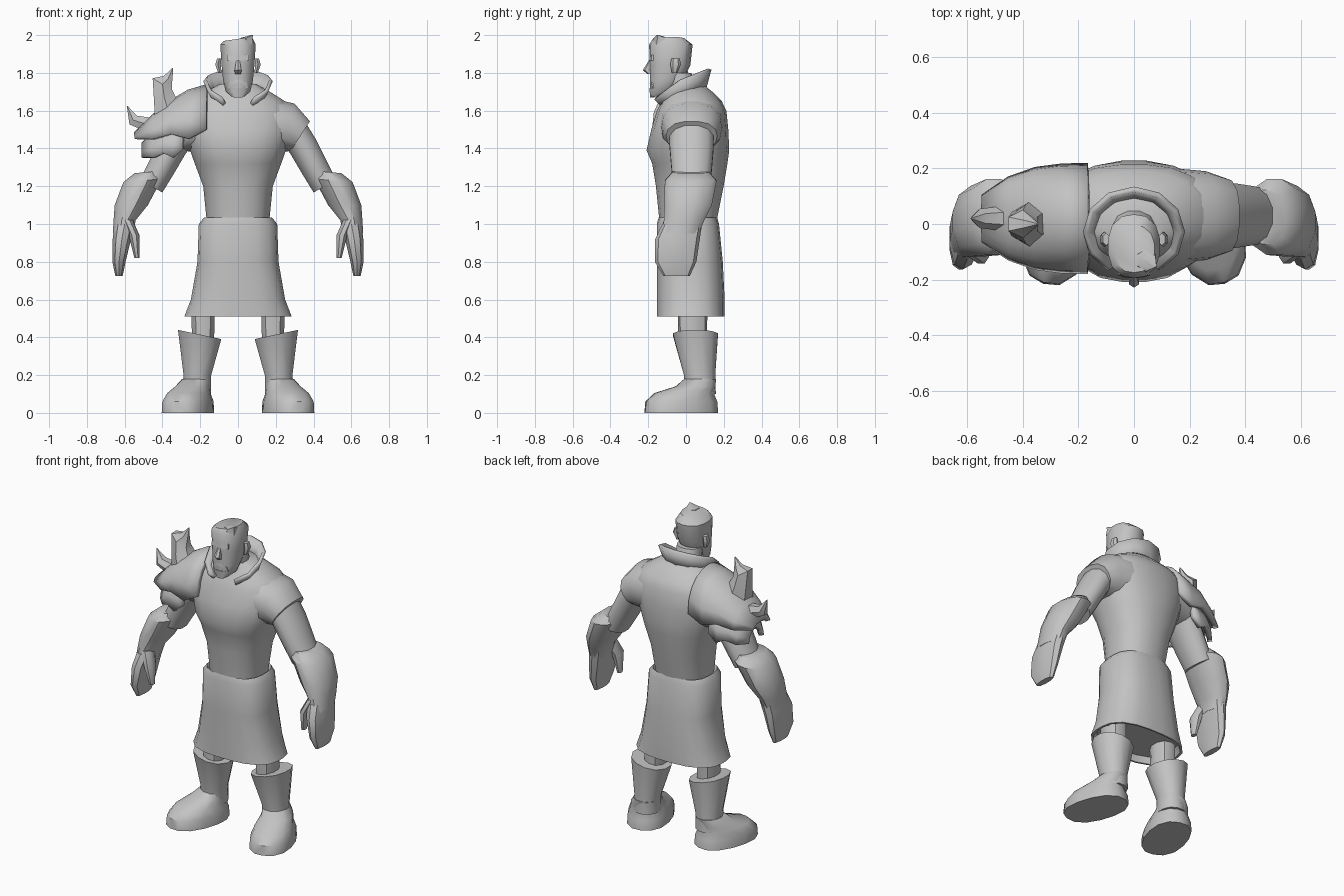
import bpy
import bmesh
import math
from mathutils import Matrix, Vector

default_cube = bpy.data.objects.get("Cube")
if default_cube:
    bpy.data.objects.remove(default_cube, do_unlink=True)

shade = 0.55
colour = (shade, shade, shade, 1)
grey = bpy.data.materials.new("plain grey")
grey.use_nodes = True
grey.diffuse_color = colour
grey.node_tree.nodes["Principled BSDF"].inputs["Base Color"].default_value = colour
parts = []


def finish(name, bm, thickness=0):
    """Turn a bmesh into a named object, optionally thickened."""
    bmesh.ops.recalc_face_normals(bm, faces=bm.faces)
    mesh = bpy.data.meshes.new(name)
    bm.to_mesh(mesh)
    bm.free()
    mesh.materials.append(grey)
    obj = bpy.data.objects.new(name, mesh)
    bpy.context.collection.objects.link(obj)
    if thickness:
        solid = obj.modifiers.new("thickness", "SOLIDIFY")
        solid.thickness = thickness
        solid.offset = 0
    parts.append(obj)


def skin(bm, rows, closed):
    """Bridge neighbouring rows of vertices with quads."""
    count = len(rows[0])
    for low, high in zip(rows, rows[1:]):
        for i in range(count if closed else count - 1):
            j = (i + 1) % count
            bm.faces.new((low[i], low[j], high[j], high[i]))


def ring(z, width, depth, x=0, y=0, tilt=0, yaw=0):
    """One cross-section: centre, half width, half depth and turn in degrees."""
    turn = Matrix.Rotation(math.radians(yaw), 3, "Z") @ Matrix.Rotation(math.radians(tilt), 3, "Y")
    return Vector((x, y, z)), width, depth, turn


def loft(name, *rings, sides=12, power=2.4, mirrored=False, bent=False):
    """Capped skin over rounded cross-sections; bent ones follow their path."""
    bm = bmesh.new()
    rows = []
    for index, (centre, width, depth, turn) in enumerate(rings):
        if bent:
            path = rings[min(index + 1, len(rings) - 1)][0] - rings[max(index - 1, 0)][0]
            turn = turn @ Matrix.Rotation(math.atan2(path.x, path.z), 3, "Y")
        row = []
        for i in range(sides):
            angle = math.tau * (i + 0.5) / sides
            c, s = math.cos(angle), math.sin(angle)
            rounded = (abs(c) ** power + abs(s) ** power) ** (-1 / power)
            point = centre + turn @ Vector((width * c * rounded, depth * s * rounded, 0))
            if mirrored:
                point.x = -point.x
            row.append(bm.verts.new(point))
        rows.append(row)
    skin(bm, rows, closed=True)
    bm.faces.new(rows[0])
    bm.faces.new(rows[-1])
    finish(name, bm)


def pair(name, *rings, **options):
    loft("left_" + name, *rings, **options)
    loft("right_" + name, *rings, mirrored=True, **options)


def armour_plate(name, inner, outer, top, drop, depth, edge, stations=4, steps=10):
    """Arched plate over the right shoulder with a zigzag lower edge."""
    bm = bmesh.new()
    rows = []
    for station in range(stations + 1):
        t = station / stations
        x = inner + (outer - inner) * t
        crest = top - drop * t ** 1.6
        half_depth = depth * (1 - 0.6 * t ** 3)
        hem = edge if station % 2 else edge + 0.05 * (1 - t)
        row = []
        for i in range(steps + 1):
            angle = math.pi * (i / steps - 0.5)
            z = hem + (crest - hem) * max(math.cos(angle), 0) ** 0.8
            row.append(bm.verts.new((x, 0.02 + half_depth * math.sin(angle), z)))
        rows.append(row)
    skin(bm, rows, closed=False)
    finish(name, bm, thickness=0.03)


# Torso and sleeveless shoulders
loft("torso",
     ring(z=1, width=.165, depth=.15, y=.01), ring(z=1.2, width=.185, depth=.18, y=.02),
     ring(z=1.32, width=.23, depth=.2, y=.02), ring(z=1.39, width=.255, depth=.22, y=.01),
     ring(z=1.5, width=.3, depth=.205, y=.02), ring(z=1.6, width=.29, depth=.185, y=.03),
     ring(z=1.65, width=.25, depth=.16, y=.03), ring(z=1.7, width=.17, depth=.12, y=.02),
     ring(z=1.74, width=.1, depth=.09), sides=20)
pair("shoulder",
     ring(x=.15, y=.03, z=1.52, width=.15, depth=.17),
     ring(x=.26, y=.03, z=1.51, width=.135, depth=.16),
     ring(x=.33, y=.03, z=1.465, width=.095, depth=.135), sides=14, bent=True)

# Skirt with a shallow hollow hem
loft("skirt",
     ring(z=1, width=.16, depth=.14, y=.01), ring(z=1.035, width=.18, depth=.155, y=.01),
     ring(z=1, width=.208, depth=.165, y=.01), ring(z=.8, width=.215, depth=.175, y=.02),
     ring(z=.6, width=.25, depth=.18, y=.025), ring(z=.51, width=.285, depth=.18, y=.025),
     ring(z=.51, width=.27, depth=.17, y=.025), ring(z=.55, width=.25, depth=.16, y=.025),
     sides=20, power=2.8)

# Arms, bracers and hands
pair("upper_arm",
     ring(x=.29, y=.03, z=1.49, width=.085, depth=.12),
     ring(x=.345, y=.03, z=1.41, width=.08, depth=.12),
     ring(x=.41, y=.03, z=1.29, width=.075, depth=.11),
     ring(x=.46, y=.03, z=1.2, width=.07, depth=.1), power=2.1, bent=True)
pair("bracer",
     ring(x=.48, y=.025, z=1.275, width=.07, depth=.1, tilt=5),
     ring(x=.505, y=.025, z=1.23, width=.105, depth=.14, tilt=5),
     ring(x=.565, y=.01, z=1.1, width=.09, depth=.13),
     ring(x=.6, y=-.01, z=1.02, width=.06, depth=.11),
     ring(x=.61, y=-.03, z=.95, width=.054, depth=.1), power=2.2)
pair("hand",
     ring(x=.6, y=-.02, z=1, width=.055, depth=.105),
     ring(x=.615, y=-.045, z=.92, width=.05, depth=.118),
     ring(x=.63, y=-.055, z=.8, width=.036, depth=.11),
     ring(x=.63, y=-.05, z=.725, width=.02, depth=.07), sides=10)
pair("thumb",
     ring(x=.585, y=-.07, z=1.02, width=.03, depth=.05),
     ring(x=.55, y=-.1, z=.94, width=.03, depth=.045),
     ring(x=.535, y=-.1, z=.82, width=.014, depth=.02), sides=8)

# Legs and boots
pair("leg",
     ring(x=.185, y=.035, z=.6, width=.065, depth=.08),
     ring(x=.185, y=.035, z=.38, width=.06, depth=.075), sides=10)
pair("boot_shaft",
     ring(x=.203, y=.05, z=.415, width=.12, depth=.122, tilt=-12),
     ring(x=.215, y=.072, z=.2, width=.075, depth=.085),
     ring(x=.22, y=.075, z=.1, width=.08, depth=.085), power=2.2)
pair("foot",
     ring(x=.265, y=-.025, z=0, width=.125, depth=.2, yaw=18),
     ring(x=.265, y=-.025, z=.06, width=.122, depth=.195, yaw=18),
     ring(x=.26, y=-.01, z=.105, width=.105, depth=.16, yaw=18),
     ring(x=.24, y=.05, z=.14, width=.09, depth=.105, yaw=16),
     ring(x=.22, y=.075, z=.18, width=.075, depth=.085, yaw=10), sides=14)

# Head, face and hair
loft("neck", ring(z=1.6, width=.09, depth=.09), ring(z=1.8, width=.075, depth=.07, y=-.04))
loft("head",
     ring(y=-.155, z=1.675, width=.035, depth=.035), ring(y=-.125, z=1.7, width=.065, depth=.066),
     ring(y=-.105, z=1.76, width=.08, depth=.086), ring(y=-.085, z=1.84, width=.088, depth=.108),
     ring(y=-.08, z=1.95, width=.095, depth=.115),
     ring(y=-.09, z=1.98, width=.075, depth=.085, tilt=-8), sides=14)
loft("hair_tuft",
     ring(x=.04, y=-.13, z=1.95, width=.045, depth=.05),
     ring(x=.045, y=-.13, z=1.985, width=.035, depth=.04),
     ring(x=.075, y=-.15, z=2, width=.006, depth=.006), sides=6)
loft("brow",
     ring(y=-.175, z=1.895, width=.06, depth=.016),
     ring(y=-.178, z=1.865, width=.06, depth=.018), sides=8)
loft("nose",
     ring(y=-.185, z=1.865, width=.01, depth=.012), ring(y=-.205, z=1.815, width=.02, depth=.024),
     ring(y=-.19, z=1.795, width=.018, depth=.016), sides=6)
loft("moustache",
     ring(y=-.178, z=1.77, width=.02, depth=.012), ring(y=-.175, z=1.745, width=.05, depth=.018),
     ring(y=-.17, z=1.72, width=.055, depth=.016), sides=8)
loft("goatee",
     ring(y=-.175, z=1.72, width=.04, depth=.02), ring(y=-.178, z=1.67, width=.025, depth=.012), sides=8)
pair("ear",
     ring(x=.1, y=-.055, z=1.875, width=.012, depth=.022),
     ring(x=.106, y=-.055, z=1.845, width=.016, depth=.028),
     ring(x=.096, y=-.06, z=1.8, width=.01, depth=.015), sides=6)

# Standing collar, open at the front
bm = bmesh.new()
base_row, rim_row = [], []
for i in range(11):
    turn = math.radians(30 * (i - 5))
    sn, cs = math.sin(turn), math.cos(turn)
    rim_height = 1.76 + (0.06 if cs > 0 else 0.11) * cs
    base_row.append(bm.verts.new((0.125 * sn, 0.11 * cs - 0.02, 1.65 + 0.04 * cs)))
    rim_row.append(bm.verts.new((0.175 * sn, 0.155 * cs - 0.03, rim_height)))
skin(bm, [base_row, rim_row], closed=False)
finish("collar", bm, thickness=0.02)

# Layered shoulder armour with two horns on the right side
armour_plate("upper_shoulder_plate", inner=-.165, outer=-.54, top=1.725, drop=.25, depth=.185, edge=1.45)
armour_plate("lower_shoulder_plate", inner=-.29, outer=-.5, top=1.56, drop=.14, depth=.16, edge=1.35)
loft("large_horn",
     ring(x=-.37, z=1.6, width=.085, depth=.085), ring(x=-.39, z=1.67, width=.065, depth=.07),
     ring(x=-.4, z=1.74, width=.07, depth=.05, tilt=20), ring(x=-.37, z=1.77, width=.03, depth=.025),
     ring(x=-.345, z=1.825, width=.003, depth=.003), sides=6, power=2, bent=True)
loft("small_horn",
     ring(x=-.47, y=.02, z=1.525, width=.045, depth=.045),
     ring(x=-.555, y=.02, z=1.55, width=.035, depth=.035),
     ring(x=-.587, y=.02, z=1.625, width=.002, depth=.002), sides=6, power=2, bent=True)

# Smooth shading with crisp edges
bpy.ops.object.select_all(action="DESELECT")
for part in parts:
    part.select_set(True)
bpy.context.view_layer.objects.active = parts[0]
bpy.ops.object.shade_smooth_by_angle(angle=math.radians(40))
